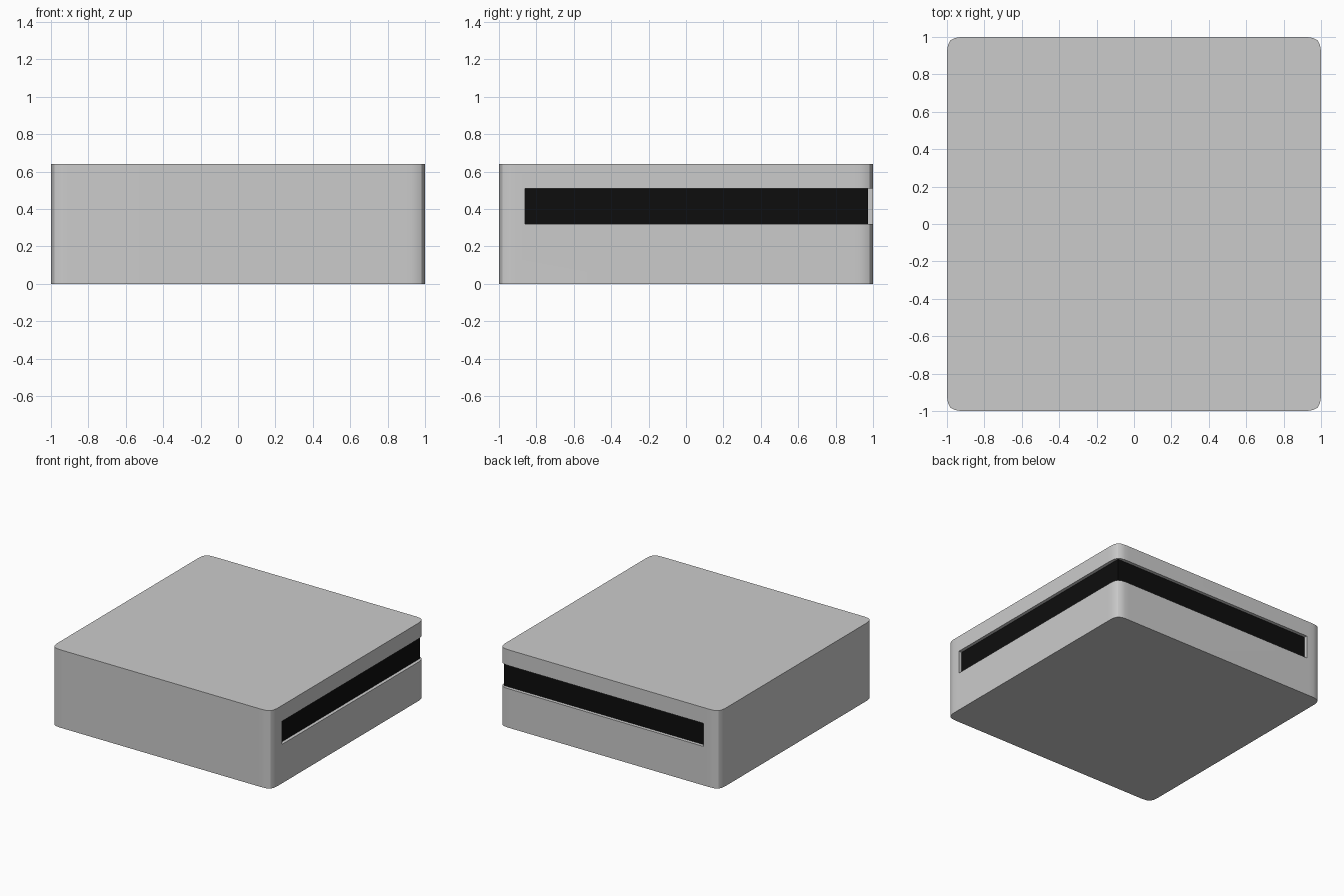
import bpy, bmesh

if "Cube" in bpy.data.objects:
    bpy.data.objects.remove(bpy.data.objects["Cube"])

HEIGHT = 0.64
SLOT_Z = (0.32, 0.51)
SLOT_END = -0.86
CORNER = 0.11


def prism(name, outline, z0, z1):
    """Closed solid extruded upward from a counter-clockwise outline."""
    bm = bmesh.new()
    face = bm.faces.new([bm.verts.new((x, y, z0)) for x, y in outline])
    ext = bmesh.ops.extrude_face_region(bm, geom=[face])
    for v in ext["geom"]:
        if isinstance(v, bmesh.types.BMVert):
            v.co.z = z1
    bmesh.ops.recalc_face_normals(bm, faces=bm.faces)
    mesh = bpy.data.meshes.new(name)
    bm.to_mesh(mesh)
    bm.free()
    obj = bpy.data.objects.new(name, mesh)
    bpy.context.collection.objects.link(obj)
    return obj


def soft_square(size, d, steps=3):
    """Square outline with spline-softened corners starting d from each corner."""
    pts = []
    for sx, sy in ((1, -1), (1, 1), (-1, 1), (-1, -1)):
        # Incoming and outgoing edge directions, travelling counter-clockwise
        ix, iy = (0, sy) if sx == sy else (sx, 0)
        ox, oy = (-sx, 0) if sx == sy else (0, -sy)
        c = (sx * size, sy * size)
        a = (c[0] - ix * d, c[1] - iy * d)
        b = (c[0] + ox * d, c[1] + oy * d)
        a0 = (a[0] - ix * d, a[1] - iy * d)
        b1 = (b[0] + ox * d, b[1] + oy * d)
        for p in ((a0, a, c, b), (a, c, b, b1)):
            for i in range(steps):
                t = i / steps
                w = ((1 - t)**3 / 6, (3*t**3 - 6*t*t + 4) / 6,
                     (-3*t**3 + 3*t*t + 3*t + 1) / 6, t**3 / 6)
                pts.append(tuple(sum(w[k] * p[k][j] for k in range(4)) for j in (0, 1)))
        pts.append(b)
    return pts


def corner_band(inner, outer):
    """L-shaped outline wrapping the back right corner."""
    e = SLOT_END
    return [(inner, e), (outer, e), (outer, outer), (e, outer), (e, inner), (inner, inner)]


# Main block
body = prism("body", soft_square(1.0, CORNER), 0, HEIGHT)

# Slot wrapping the right and back sides
cutter = prism("slot_cutter", corner_band(0.96, 1.2), *SLOT_Z)
cutter.hide_render = True
cut = body.modifiers.new("slot", "BOOLEAN")
cut.operation = "DIFFERENCE"
cut.solver = "EXACT"
cut.object = cutter
bpy.context.view_layer.objects.active = body
body.select_set(True)
bpy.ops.object.modifier_apply(modifier=cut.name)
bpy.data.objects.remove(cutter)
bpy.ops.object.shade_smooth_by_angle()

# Black window set back in the slot
window = prism("window_strip", corner_band(0.96, 0.973), *SLOT_Z)
black = bpy.data.materials.new("black")
black.diffuse_color = (0.004, 0.004, 0.004, 1)
black.use_nodes = True
black.node_tree.nodes["Principled BSDF"].inputs["Base Color"].default_value = black.diffuse_color
window.data.materials.append(black)
